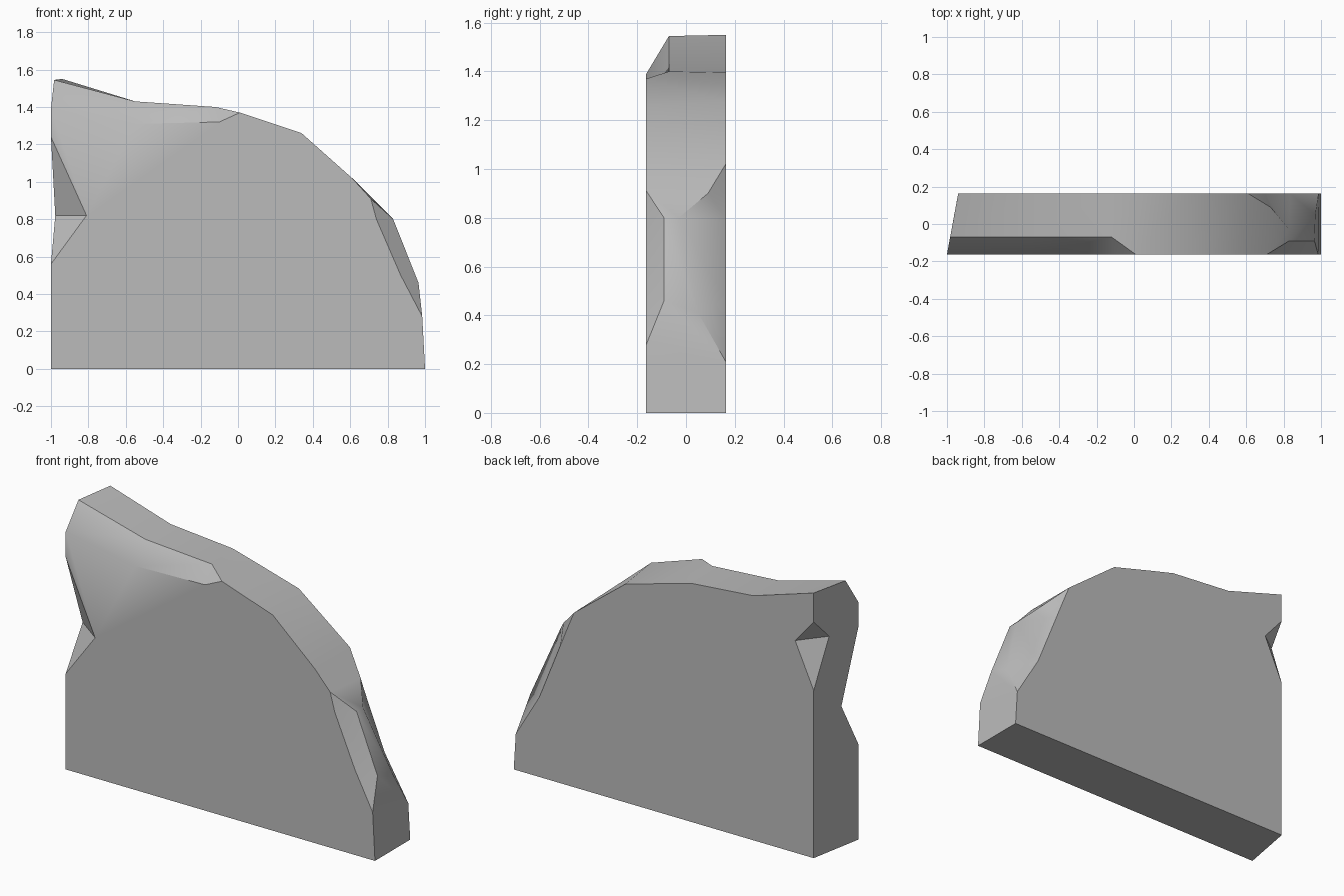
import bpy
import bmesh
import math

cube = bpy.data.objects.get("Cube")
if cube:
    bpy.data.objects.remove(cube, do_unlink=True)

HALF_DEPTH = 0.163


def station(front, back, front_chip=None, back_chip=None):
    """One cross-section of the rim, front to back; a chip is an inner (x, y, z) point."""
    front_point = (front[0], -HALF_DEPTH, front[1])
    back_point = (back[0], HALF_DEPTH, back[1])
    return (front_point, front_chip or front_point, back_chip or back_point, back_point)


# Slanted left-hand edge with a notch on each corner
left_edge = [
    station(front=(-1, 0), back=(-.94, 0)),
    station(front=(-1, .56), back=(-.94, .56)),
    station(front=(-.81, .82), back=(-.94, .98), front_chip=(-.977, -.04, .82)),
    station(front=(-1, 1.24), back=(-.82, 1.24), back_chip=(-.961, .05, 1.26)),
    station(front=(-1, 1.39), back=(-.94, 1.38)),
]

# Sloping top with a long chipped bevel along the front
top_edge = [
    station(front=(-1, 1.39), back=(-.94, 1.55), front_chip=(-.983, -.07, 1.545)),
    station(front=(-.55, 1.31), back=(-.55, 1.43), front_chip=(-.55, -.07, 1.43)),
    station(front=(-.1, 1.32), back=(-.15, 1.395), front_chip=(-.12, -.07, 1.4)),
    station(front=(.01, 1.37), back=(.05, 1.34)),
]

# Rounded right-hand edge with a broken patch on each side
round_edge = [
    station(front=(.34, 1.26), back=(.28, 1.275)),
    station(front=(.61, 1.02), back=(.61, 1.02)),
    station(front=(.71, .91), back=(.66, .9), back_chip=(.73, .09, .9)),
    station(front=(.74, .8), back=(.7, .8),
            front_chip=(.83, -.09, .8), back_chip=(.83, -.03, .8)),
    station(front=(.87, .5), back=(.835, .465),
            front_chip=(.965, -.09, .46), back_chip=(.97, .05, .41)),
    station(front=(.985, .28), back=(.987, .21)),
    station(front=(1, 0), back=(1, 0)),
]


def build_slab(name, stations, material):
    bm = bmesh.new()
    verts = {}

    def add_face(points):
        # Shared points are merged, so quads shrink to triangles at chip ends
        unique = list(dict.fromkeys(points))
        if len(unique) < 3:
            return
        for p in unique:
            if p not in verts:
                verts[p] = bm.verts.new(p)
        bm.faces.new([verts[p] for p in unique])

    # Rim strips between neighbouring stations, closing along the base
    for here, after in zip(stations, stations[1:] + stations[:1]):
        for i in range(len(here) - 1):
            add_face([here[i], here[i + 1], after[i + 1], after[i]])

    # Flat front and back
    add_face([s[0] for s in stations])
    add_face([s[-1] for s in stations])

    bmesh.ops.recalc_face_normals(bm, faces=bm.faces)
    mesh = bpy.data.meshes.new(name)
    bm.to_mesh(mesh)
    bm.free()
    mesh.materials.append(material)
    obj = bpy.data.objects.new(name, mesh)
    bpy.context.collection.objects.link(obj)
    return obj


# Plain grey stone
stone = bpy.data.materials.new("grey stone")
stone.use_nodes = True
colour = (.5, .5, .5, 1)
stone.diffuse_color = colour
stone.node_tree.nodes["Principled BSDF"].inputs["Base Color"].default_value = colour

slab = build_slab("stone_slab", left_edge + top_edge + round_edge, stone)
bpy.ops.object.select_all(action='DESELECT')
slab.select_set(True)
bpy.context.view_layer.objects.active = slab
bpy.ops.object.shade_smooth_by_angle(angle=math.radians(35))
